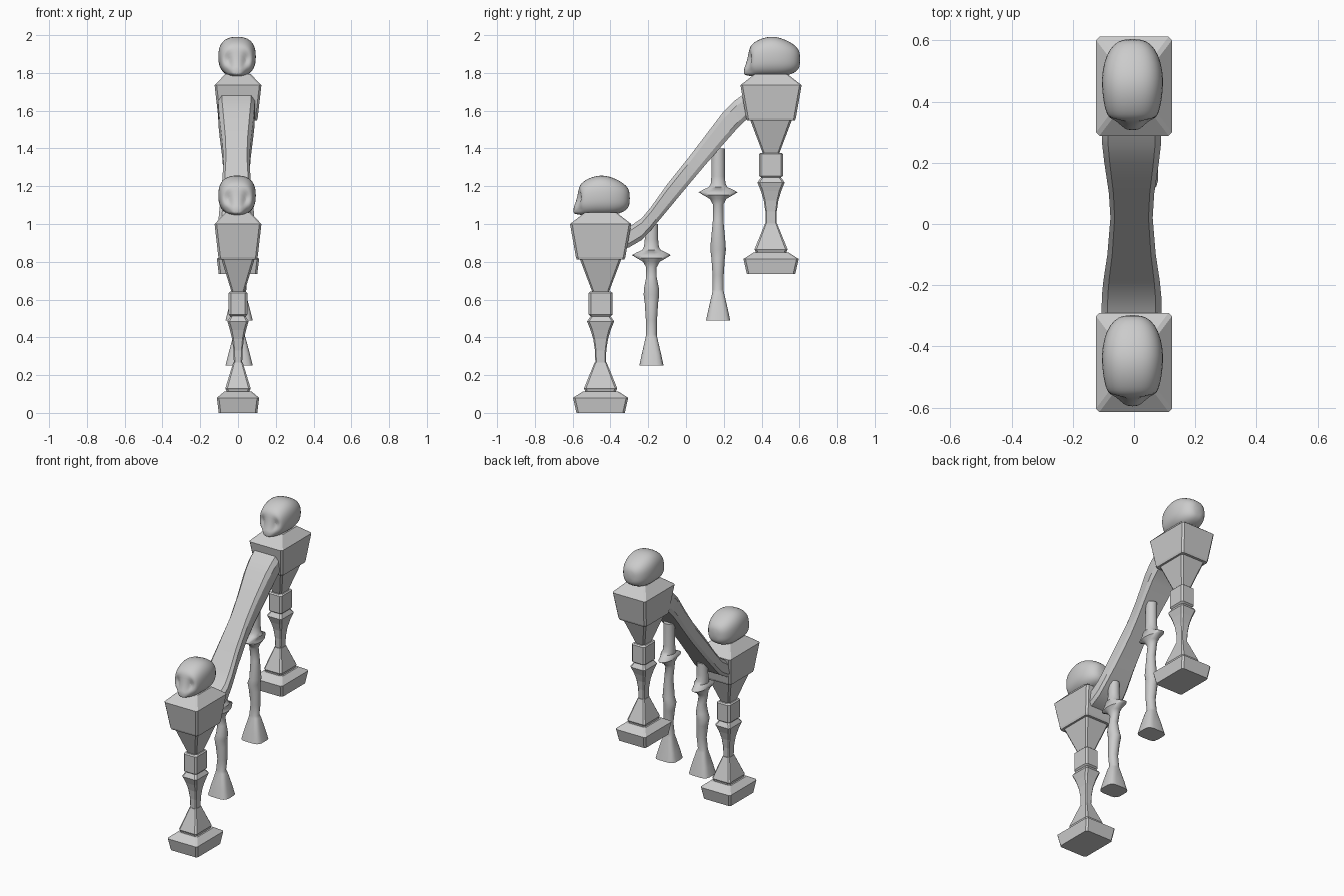
import bpy, bmesh
from math import cos, sin, pi, exp
from mathutils import Vector

if "Cube" in bpy.data.objects:
    bpy.data.objects.remove(bpy.data.objects["Cube"])


def loft(name, rings, smooth=None, edit=None):
    """Skin a list of closed rings and cap both ends."""
    bm = bmesh.new()
    vr = [[bm.verts.new(p) for p in r] for r in rings]
    n = len(vr[0])
    for a, b in zip(vr, vr[1:]):
        for i in range(n):
            j = (i + 1) % n
            bm.faces.new((a[i], a[j], b[j], b[i]))
    bm.faces.new(vr[0][::-1])
    bm.faces.new(vr[-1])
    if edit:
        edit(bm)
    bmesh.ops.recalc_face_normals(bm, faces=bm.faces)
    me = bpy.data.meshes.new(name)
    bm.to_mesh(me)
    bm.free()
    ob = bpy.data.objects.new(name, me)
    bpy.context.collection.objects.link(ob)
    if smooth:
        bpy.ops.object.select_all(action='DESELECT')
        ob.select_set(True)
        bpy.context.view_layer.objects.active = ob
        bpy.ops.object.shade_smooth_by_angle(angle=smooth)
    return ob


def chamfer_rect(cx, cy, z, hx, hy, c):
    pts = []
    for sx, sy in ((1, 1), (-1, 1), (-1, -1), (1, -1)):
        p = [(sx * hx, sy * (hy - c)), (sx * (hx - c), sy * hy)]
        pts += p if sx * sy > 0 else p[::-1]
    return [Vector((cx + x, cy + y, z)) for x, y in pts]


def oval(n, a, b, e):
    """Superellipse points with half sizes a, b and exponent e."""
    out = []
    for i in range(n):
        t = 2 * pi * (i + 0.5) / n
        c, s = cos(t), sin(t)
        out.append((a * abs(c) ** (2 / e) * (1 if c > 0 else -1),
                    b * abs(s) ** (2 / e) * (1 if s > 0 else -1)))
    return out


# Newel post parts: (height, half x, half y)
POST = {
    "plinth": [(0, .102, .128), (.08, .112, .146), (.113, .072, .094)],
    "foot": [(.11, .062, .082), (.118, .062, .082), (.13, .067, .088),
             (.255, .029, .037), (.268, .025, .032)],
    "stem": [(.265, .022, .028), (.33, .024, .03), (.39, .031, .039),
             (.44, .043, .054), (.485, .056, .072), (.515, .038, .05)],
    "block": [(.51, .04, .05), (.52, .049, .063), (.635, .049, .063),
              (.642, .042, .055)],
    "taper": [(.64, .034, .044), (.815, .088, .11)],
    "capital": [(.812, .1, .126), (.825, .104, .131), (1.0, .124, .162),
                (1.06, .066, .085)],
}

# Skull sections, front to back: (depth, low z, high z, half width)
SKULL = [(.003, .012, .045, .018), (.012, .008, .062, .034),
         (.024, .006, .115, .055), (.032, .004, .15, .068),
         (.045, .002, .172, .08), (.065, .0, .187, .088),
         (.1, .0, .205, .096), (.148, .0, .215, .101),
         (.196, .0, .208, .1), (.25, .01, .184, .086),
         (.285, .028, .157, .062), (.302, .055, .128, .03)]


def skull(name, cy, z0):
    y0 = cy - .147

    def sockets(bm):
        for v in bm.verts:
            d = v.co.y - y0
            if d > .1:
                continue
            for s in (-1, 1):
                # eye hollow and cheek hollow
                for x, z, r, k in ((.045, .09, .026, .045), (.06, .03, .02, .02)):
                    q = ((v.co.x + .005 - s * x) ** 2 + (v.co.z - z0 - z) ** 2) / r ** 2
                    v.co.y += k * exp(-q) * (1 - d / .1)
    rings = []
    for d, lo, hi, w in SKULL:
        rings.append([Vector((x - .005, y0 + d, z0 + (lo + hi) / 2 + z))
                      for x, z in oval(24, w, (hi - lo) / 2, 2.5)])
    ob = loft(name, rings, pi / 3, sockets)
    ob.modifiers.new("Smooth", 'SUBSURF').levels = 1
    ob.modifiers["Smooth"].render_levels = 1


# Two newel posts with skull finials
for tag, cy, z0 in (("lower", -.452, 0), ("upper", .45, .735)):
    for part, prof in POST.items():
        loft(f"{tag}_post_{part}",
             [chamfer_rect(0, cy, z0 + z, a, b, min(.011, a * .25)) for z, a, b in prof])
    skull(f"{tag}_skull", cy, z0 + 1.045)

# Handrail: (y, bottom z, top z, half width), bevelled section
RAIL = [(-.36, .86, .96, .097), (-.3, .877, .985, .098), (-.235, .915, 1.03, .097),
        (-.185, .968, 1.09, .092), (-.1, 1.07, 1.21, .079), (.02, 1.215, 1.36, .069),
        (.1, 1.31, 1.465, .074), (.2, 1.425, 1.597, .089), (.26, 1.493, 1.655, .096),
        (.31, 1.545, 1.69, .097), (.35, 1.57, 1.69, .097)]
SECTION = [(-.8, 1), (.8, 1), (1, .78), (1, .2), (.85, 0), (-.85, 0), (-1, .2), (-1, .78)]
loft("handrail", [[Vector((-.008 + w * u, y, lo + (hi - lo) * v)) for u, v in SECTION]
                  for y, lo, hi, w in RAIL], pi / 7)

# Bone balusters: (height, half x, half y, exponent); flare heights follow 'f'
LOW = [(0, .073, .065, 4), (.06, .058, .052, 4), (.15, .034, .031, 3),
       (.165, .031, .029, 2), (.24, .031, .03, 2), (.33, .036, .036, 2),
       (.375, .039, .042, 2), (.41, .036, .04, 2)]
HIGH = [(-.14, .028, .028, 2), (-.06, .028, .028, 2), (-.03, .034, .045, 2),
        (-.01, .042, .08, 2), (.005, .044, .105, 2), (.02, .044, .078, 2),
        (.032, .043, .05, 2), (.05, .039, .04, 2), (.09, .035, .036, 2)]
for tag, cy, z0, f, top in (("lower", -.183, .25, .58, 1.0), ("upper", .17, .488, .675, 1.4)):
    prof = [(z0 + z, a, b, e) for z, a, b, e in LOW]
    prof += [(z0 + max(f + z, .47 + .1 * (z + .14)), a, b, e)
             if z < -.05 else (z0 + f + z, a, b, e) for z, a, b, e in HIGH]
    prof.append((top, .034, .036, 2))
    rings = []
    for k, (z, a, b, e) in enumerate(prof):
        wob = .006 * sin(k * 1.9) if 2 < k < len(prof) - 2 else 0
        rings.append([Vector((.006 + wob + x, cy + y, z)) for x, y in oval(16, a, b, e)])
    loft(f"{tag}_baluster", rings, pi / 4)
